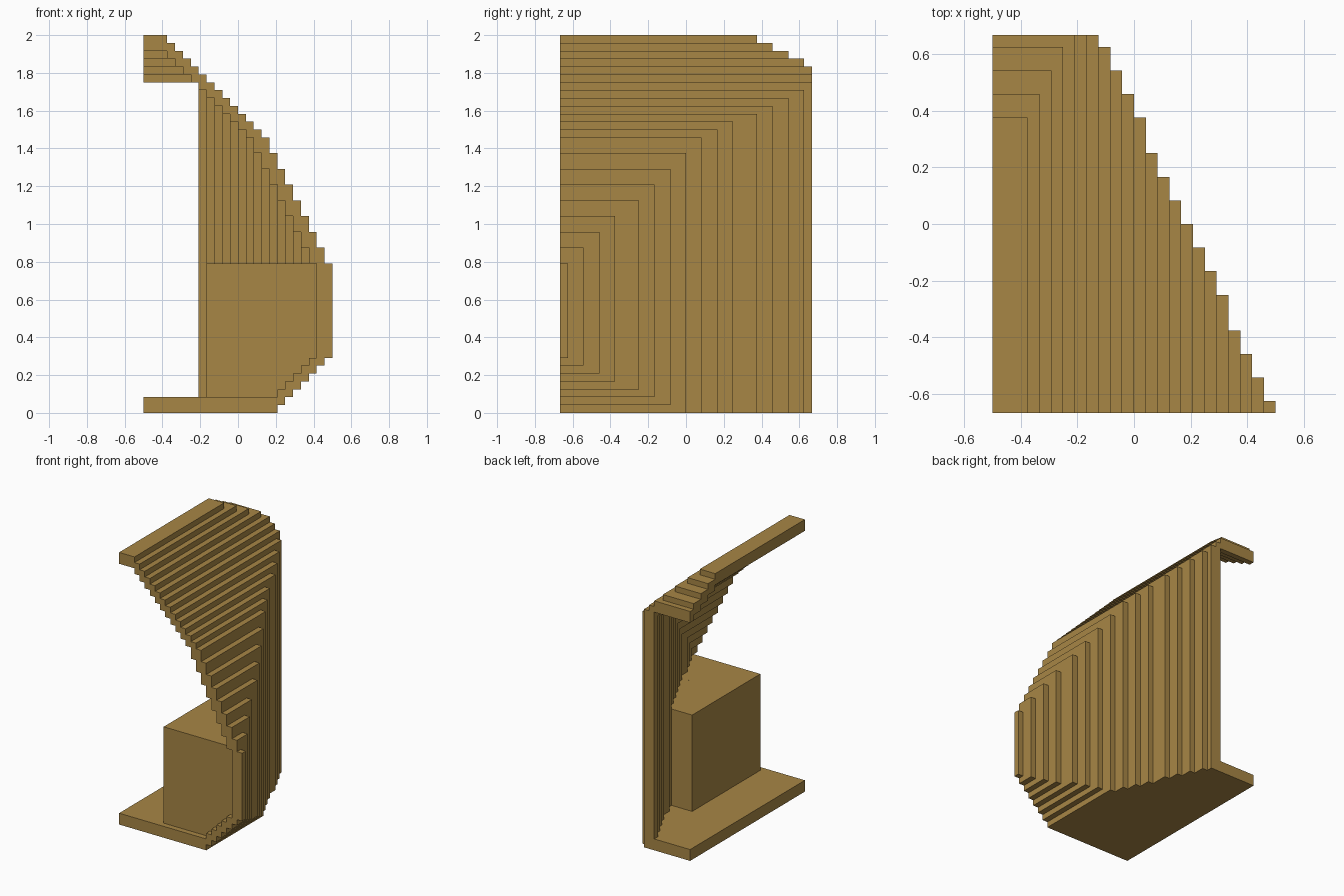
import bpy, bmesh
from mathutils import Vector

cube = bpy.data.objects.get("Cube")
if cube:
    bpy.data.objects.remove(cube, do_unlink=True)

U = 1 / 24                      # one step unit
SHIFT = Vector((-12, -16, 0))   # centres the model

mat = bpy.data.materials.new("ochre brown")
mat.use_nodes = True
COLOUR = (0.39, 0.24, 0.06, 1)
mat.diffuse_color = COLOUR
bsdf = next(n for n in mat.node_tree.nodes if n.type == 'BSDF_PRINCIPLED')
bsdf.inputs["Base Color"].default_value = COLOUR
bsdf.inputs["Roughness"].default_value = 0.8


def prism(bm, profile, axis, lo, hi):
    """Extrude a closed 2D profile along an axis from lo to hi."""
    def place(p, d):
        c = [p[0], p[1]]
        c.insert(axis, d)
        return (Vector(c) + SHIFT) * U
    verts = [bm.verts.new(place(p, lo)) for p in profile]
    face = bm.faces.new(verts)
    new = bmesh.ops.extrude_face_region(bm, geom=[face])["geom"]
    move = place(profile[0], hi) - place(profile[0], lo)
    bmesh.ops.translate(bm, vec=move,
                        verts=[g for g in new if isinstance(g, bmesh.types.BMVert)])


def finish(bm, name):
    bmesh.ops.recalc_face_normals(bm, faces=bm.faces)
    mesh = bpy.data.meshes.new(name)
    bm.to_mesh(mesh)
    bm.free()
    mesh.materials.append(mat)
    obj = bpy.data.objects.new(name, mesh)
    bpy.context.collection.objects.link(obj)


def part(name, profile, axis, lo, hi):
    bm = bmesh.new()
    prism(bm, profile, axis, lo, hi)
    finish(bm, name)


def rect(a0, a1, b0, b1):
    return [(a0, b0), (a1, b0), (a1, b1), (a0, b1)]


# Depth and top height of each wall step, from x = 9 to x = 24
DEPTH = dict(zip(range(9, 25), (32, 31, 29, 27, 25, 22, 20, 18, 16, 14, 12, 10, 7, 5, 3, 1)))
TOP = dict(zip(range(9, 25), (42, 41, 40, 39, 38, 37, 36, 35, 33, 31, 29, 27, 25, 23, 21, 19)))


def base(k):
    return max(0, k - 17)


# Floor slab with a stepped edge following the wall
edge = [(0, 0), (17, 0)]
for k in range(17, 8, -1):
    edge.append((k, DEPTH[k]))
    if k > 9:
        edge.append((k - 1, DEPTH[k]))
edge.append((0, 32))
part("floor_slab", edge, 2, 0, 2)

# Wall ribs: nested brackets, each two units thick
for k in range(9, 25):
    y, z = DEPTH[k], TOP[k]
    if k == 24:
        profile = rect(0, y, base(k), z)
    elif k <= 17:
        yi, zi = DEPTH[k + 1], TOP[k + 1]
        profile = [(yi, 2), (y, 2), (y, z), (0, z), (0, zi), (yi, zi)]
    else:
        yi, zi = DEPTH[k + 1], TOP[k + 1]
        profile = [(0, base(k)), (y, base(k)), (y, z), (0, z),
                   (0, zi), (yi, zi), (yi, base(k + 1)), (0, base(k + 1))]
    part(f"wall_rib_{k - 8}", profile, 0, k - 2, k)

# Roof steps: L-shaped layers narrowing to a plain strip at the top
layers = [(8, 32, 6, 31), (7, 32, 5, 29), (6, 31, 4, 27), (5, 29, 3, 25)]
for i, (x, y, xi, yi) in enumerate(layers):
    profile = [(xi, 0), (x, 0), (x, y), (0, y), (0, yi), (xi, yi)]
    part(f"roof_step_{i + 1}", profile, 2, 42 + i, 43 + i)
part("roof_step_5", rect(0, 4, 0, 27), 2, 46, 47)
part("roof_strip", rect(0, 3, 0, 25), 2, 47, 48)

# Inner block, cut in steps where it meets the wall
bm = bmesh.new()
prism(bm, rect(1, 20, 2, 19), 0, 8, 13)
for k in range(14, 22):
    prism(bm, rect(1, DEPTH[k + 2], max(2, base(k + 2)), 19), 0, k - 1, k)
finish(bm, "inner_block")
